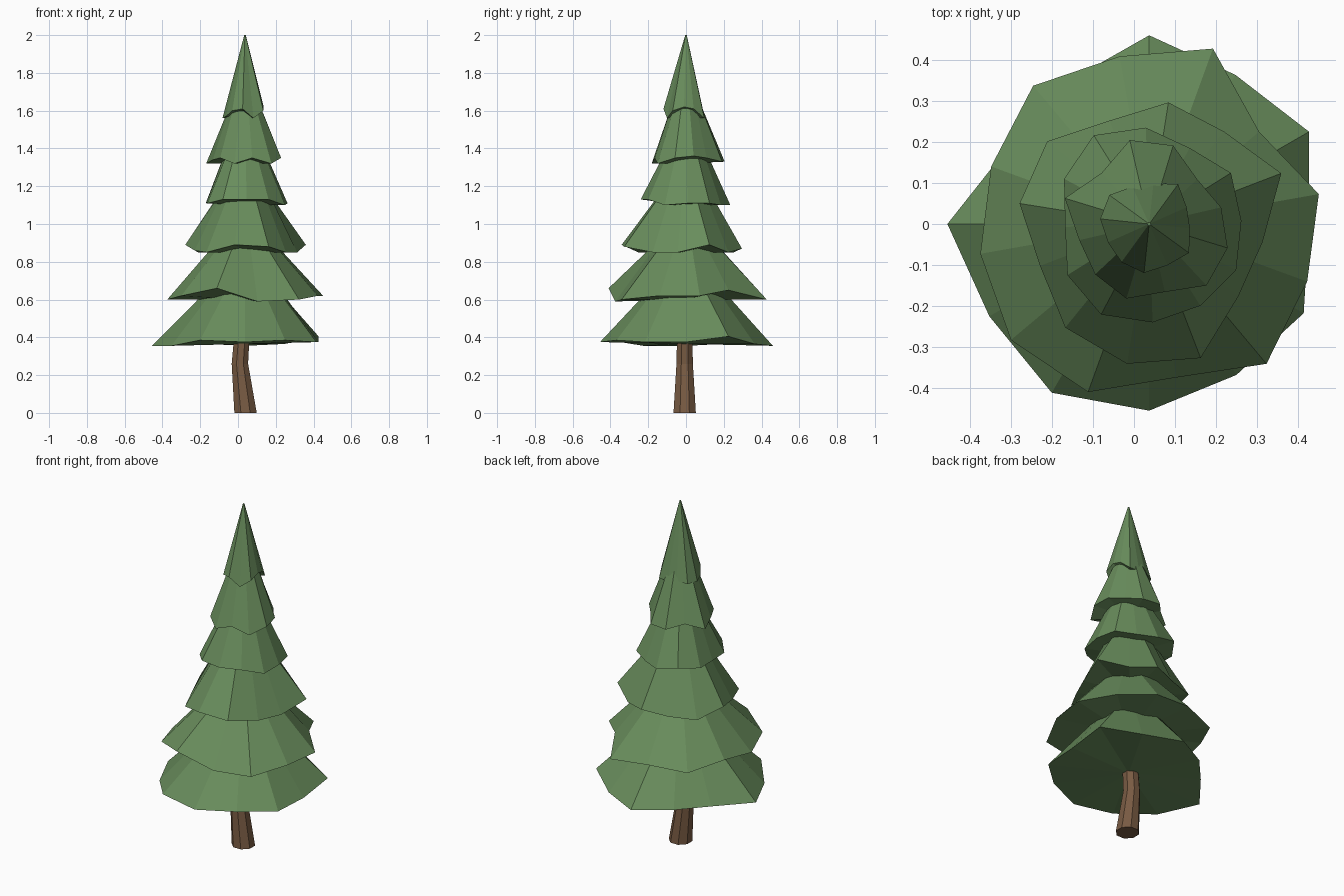
import bpy
import bmesh
from math import radians, cos, sin

old_cube = bpy.data.objects.get("Cube")
if old_cube:
    bpy.data.objects.remove(old_cube, do_unlink=True)


def make_material(name, colour):
    material = bpy.data.materials.new(name)
    material.use_nodes = True
    material.diffuse_color = (*colour, 1)
    material.node_tree.nodes["Principled BSDF"].inputs["Base Color"].default_value = (*colour, 1)
    return material


needle_green = make_material("needle green", (0.14, 0.265, 0.107))
bark_brown = make_material("bark brown", (0.19, 0.105, 0.056))

AXIS_X = 0.037


def ring_points(centre, radii, heights, turn=0):
    """Points around a centre, one for each radius and height."""
    count = len(radii)
    points = []
    for i, (radius, height) in enumerate(zip(radii, heights)):
        angle = radians(turn + 360 * i / count)
        points.append((centre[0] + radius * cos(angle), centre[1] + radius * sin(angle), height))
    return points


def loft(name, rings, material, base_centre=None):
    """Skin a stack of rings, cap the top, and close or fan the underside."""
    bm = bmesh.new()
    loops = [[bm.verts.new(point) for point in ring] for ring in rings]
    count = len(loops[0])
    for lower, upper in zip(loops, loops[1:]):
        for i in range(count):
            j = (i + 1) % count
            bm.faces.new((lower[i], lower[j], upper[j], upper[i]))
    bm.faces.new(loops[-1])
    if base_centre:
        middle = bm.verts.new(base_centre)
        for i in range(count):
            bm.faces.new((middle, loops[0][(i + 1) % count], loops[0][i]))
    else:
        bm.faces.new(loops[0][::-1])
    bmesh.ops.recalc_face_normals(bm, faces=bm.faces)
    mesh = bpy.data.meshes.new(name)
    bm.to_mesh(mesh)
    bm.free()
    mesh.materials.append(material)
    obj = bpy.data.objects.new(name, mesh)
    bpy.context.collection.objects.link(obj)
    return obj


def branch_tier(name, turn, base, top, top_radius, rim, lift):
    """Ragged skirt of branches; rim radii and lifts are in hundredths."""
    centre = (AXIS_X, 0)
    count = len(rim)
    edge = ring_points(centre, [r / 100 for r in rim], [base + h / 100 for h in lift], turn)
    crown = ring_points(centre, [top_radius] * count, [top] * count, turn)
    loft(name, [edge, crown], needle_green, (AXIS_X, 0, base + 0.01))


# Six overlapping tiers, each turned a little further than the one below
branch_tier("branches_lowest", 0, 0.355, 0.70, 0.15,
            (39, 45, 42, 46, 40, 39, 49.2, 45, 47.5, 45.5, 42.5, 43.5),
            (2, 5, 1, 0, 1, 1, 0, 0, 3, 2, 3, 2))
branch_tier("branches_low", 10, 0.59, 0.94, 0.12,
            (42, 35, 45.5, 41.5, 44, 41, 41.8, 44, 43.6, 38, 44.5, 41),
            (3, 6, 1, 3, 1, 4, 1, 3, 7, 0, 1, 3))
branch_tier("branches_lower_middle", 21, 0.84, 1.20, 0.11,
            (34.5, 29, 30, 27, 32, 32, 28.5, 32.5, 34.5, 35, 28, 28),
            (5, 1, 3, 1, 1, 5, 2, 1, 5, 4, 1, 1))
branch_tier("branches_upper_middle", 32, 1.09, 1.42, 0.09,
            (23.5, 21, 23.5, 25.5, 23.5, 20.5, 23.5, 25, 24, 23.5, 24, 22.5),
            (2, 1, 1, 4, 2, 2, 2, 4, 4, 4, 1, 2))
branch_tier("branches_high", 13, 1.31, 1.68, 0.06,
            (18, 16, 20, 21, 17, 21.5, 17.5, 18, 19, 17, 20.5, 20),
            (5, 4, 2, 2, 4, 1, 3, 4, 1, 4, 1, 4))
branch_tier("branches_top", 24, 1.56, 2.0, 0.004,
            (10, 12, 10, 10, 12, 12, 11, 11.5, 12, 11, 12, 10),
            (5, 0, 0, 1, 0, 0, 1, 4, 5, 0, 4, 6))

# Trunk with a gentle bend
sides = 8
trunk_rings = [
    ring_points((x, -0.007), [radius] * sides, [height] * sides, 180 / sides)
    for x, radius, height in ((0.04, 0.064, 0), (0.01, 0.047, 0.26), (0.02, 0.044, 0.4))
]
loft("trunk", trunk_rings, bark_brown)
